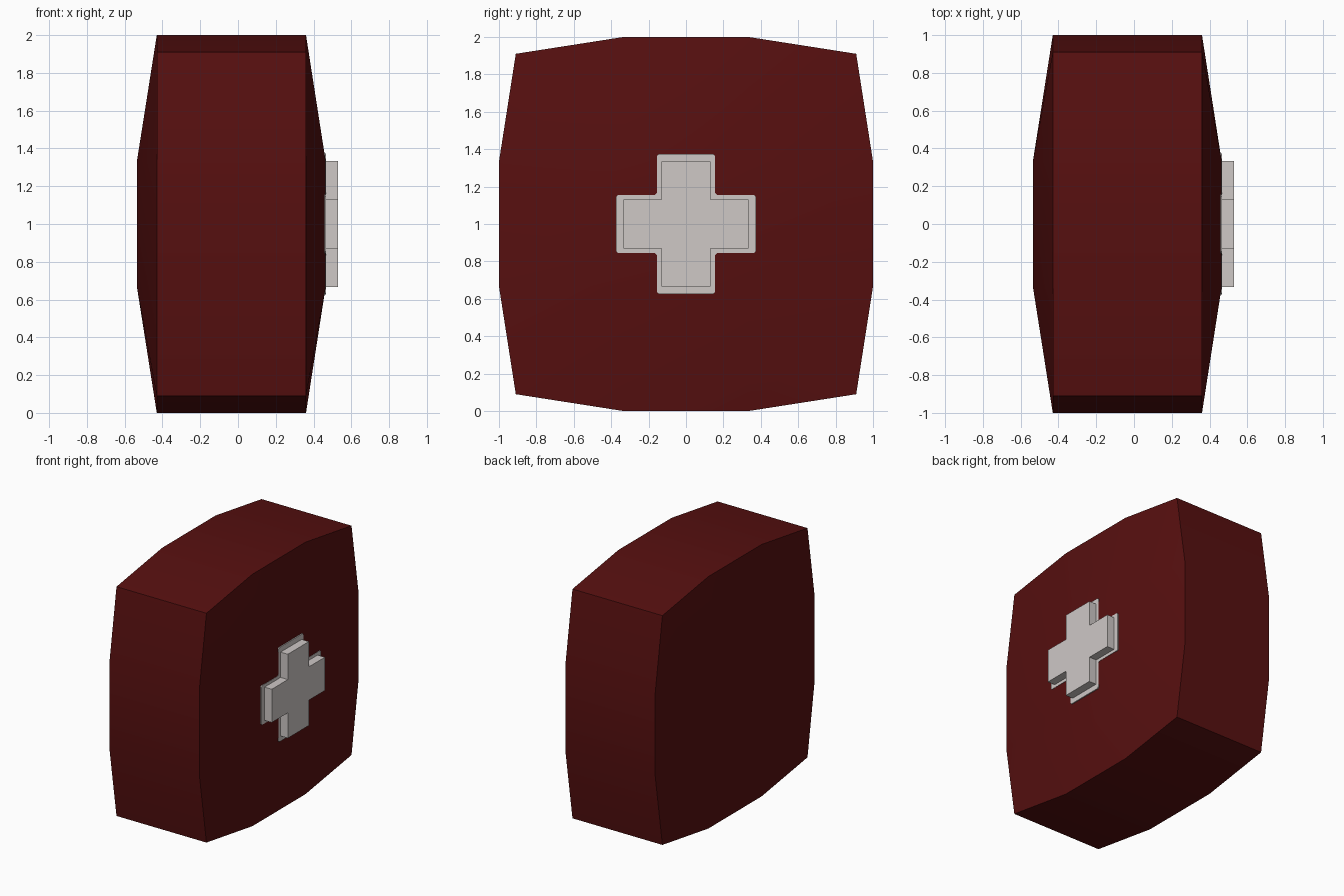
import bpy, bmesh, math

if "Cube" in bpy.data.objects:
    bpy.data.objects.remove(bpy.data.objects["Cube"])


def material(name, rgb):
    m = bpy.data.materials.new(name)
    m.diffuse_color = (*rgb, 1.0)
    m.use_nodes = True
    m.node_tree.nodes["Principled BSDF"].inputs["Base Color"].default_value = m.diffuse_color
    return m


RED = material("dark red", (0.095, 0.005, 0.005))
WHITE = material("warm white", (0.62, 0.58, 0.565))


def finish(name, bm, mat):
    bmesh.ops.recalc_face_normals(bm, faces=bm.faces)
    me = bpy.data.meshes.new(name)
    bm.to_mesh(me)
    bm.free()
    me.materials.append(mat)
    ob = bpy.data.objects.new(name, me)
    bpy.context.collection.objects.link(ob)
    return ob


# Case: a 3 x 3 grid on each big face, bulged, joined by the rim walls
def grid_point(i, j, rim_x, mid_x):
    a, b = (-1, -1 / 3, 1 / 3, 1)[i], (-1, -1 / 3, 1 / 3, 1)[j]
    outer_a, outer_b = abs(a) == 1, abs(b) == 1
    if outer_a and outer_b:
        a, b = a * 0.91, b * 0.91
    return (rim_x if outer_a or outer_b else mid_x, a, 1 + b)


bm = bmesh.new()
sides = []
for rim_x, mid_x in ((-0.43, -0.535), (0.36, 0.464)):
    g = [[bm.verts.new(grid_point(i, j, rim_x, mid_x)) for j in range(4)] for i in range(4)]
    for i in range(3):
        for j in range(3):
            bm.faces.new((g[i][j], g[i + 1][j], g[i + 1][j + 1], g[i][j + 1]))
    sides.append(g)
loop = ([(i, 0) for i in range(3)] + [(3, j) for j in range(3)]
        + [(i, 3) for i in (3, 2, 1)] + [(0, j) for j in (3, 2, 1)])
for (i, j), (k, l) in zip(loop, loop[1:] + loop[:1]):
    bm.faces.new((sides[0][i][j], sides[0][k][l], sides[1][k][l], sides[1][i][j]))
case = finish("case", bm, RED)
bpy.context.view_layer.objects.active = case
case.select_set(True)
bpy.ops.object.shade_smooth_by_angle(angle=math.radians(30))
case.select_set(False)


# Crosses: one extruded plus outline, used for the raised block and the flat border
def cross(name, reach, arm, x0, x1, corner=0.0):
    quarter = [(reach, -arm), (reach, arm), (arm, arm)]
    pts = []
    for _ in range(4):
        pts += quarter
        quarter = [(-z, y) for y, z in quarter]
    bm = bmesh.new()
    face = bm.faces.new([bm.verts.new((x0, y, 1 + z)) for y, z in pts])
    if corner:
        bmesh.ops.bevel(bm, geom=bm.verts[:], offset=corner, segments=1, affect='VERTICES')
    top = bmesh.ops.extrude_face_region(bm, geom=bm.faces[:])["geom"]
    bmesh.ops.translate(bm, vec=(x1 - x0, 0, 0),
                        verts=[v for v in top if isinstance(v, bmesh.types.BMVert)])
    return finish(name, bm, WHITE)


cross("raised_cross", 0.333, 0.132, 0.46, 0.53)
cross("cross_border", 0.374, 0.156, 0.458, 0.4665, corner=0.01)
